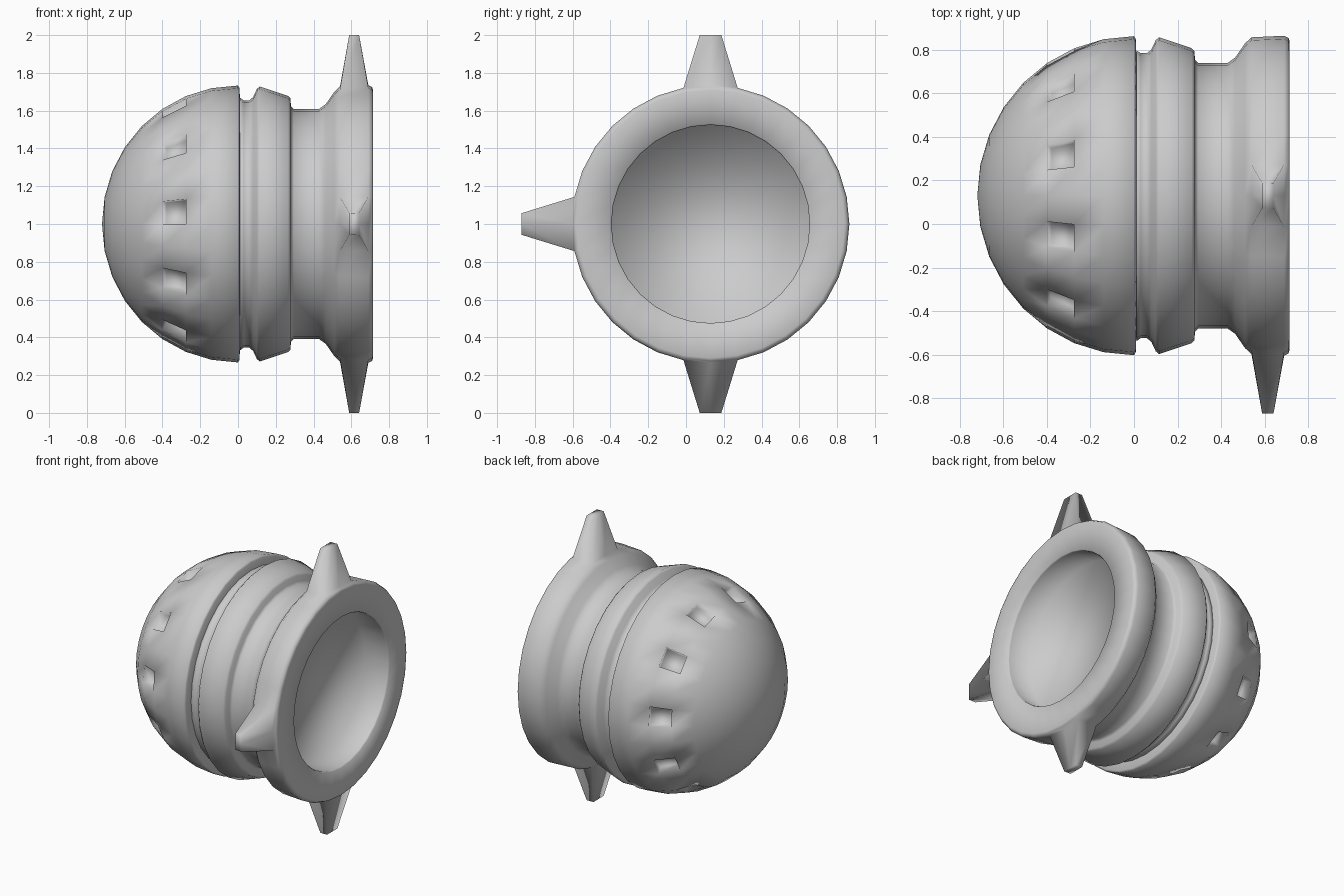
import bpy, bmesh, math
from mathutils import Vector

if "Cube" in bpy.data.objects:
    bpy.data.objects.remove(bpy.data.objects["Cube"])

SEG = 32
CY, CZ = 0.13, 1.0          # the turning axis runs along x through here
STEP = 2 * math.pi / SEG


def radial(a):
    # angle 0 faces the front (-y), 90 degrees is up
    return Vector((0, -math.cos(a), math.sin(a)))


def lathe(profile, cap_end=False):
    """Turn (x, radius) points around the x axis; returns bmesh and face grid."""
    bm = bmesh.new()
    rings = []
    for x, r in profile:
        c = Vector((x, CY, CZ))
        if r == 0:
            rings.append([bm.verts.new(c)] * SEG)
        else:
            rings.append([bm.verts.new(c + radial(i * STEP) * r) for i in range(SEG)])
    grid = {}
    for k in range(len(rings) - 1):
        for i in range(SEG):
            j = (i + 1) % SEG
            quad = [rings[k][i], rings[k][j], rings[k + 1][j], rings[k + 1][i]]
            grid[k, i] = bm.faces.new(list(dict.fromkeys(quad)))
    if cap_end:
        bm.faces.new(rings[-1])
    bmesh.ops.recalc_face_normals(bm, faces=bm.faces)
    return bm, grid


def extrude(bm, faces):
    """Extrude a patch and return its new vertices."""
    out = bmesh.ops.extrude_face_region(bm, geom=faces)
    old = [f for f in faces if f.is_valid]
    if old:
        bmesh.ops.delete(bm, geom=old, context='FACES')
    return [v for v in out['geom'] if isinstance(v, bmesh.types.BMVert)]


def finish(bm, name):
    bmesh.ops.recalc_face_normals(bm, faces=bm.faces)
    for f in bm.faces:
        f.smooth = True
    me = bpy.data.meshes.new(name)
    bm.to_mesh(me)
    bm.free()
    ob = bpy.data.objects.new(name, me)
    bpy.context.collection.objects.link(ob)


# Dome: half sphere with a turned-in lip
dome = [(-0.72 * math.cos(k * math.pi / 16), 0.733 * math.sin(k * math.pi / 16))
        for k in range(8)]
dome[0] = (-0.72, 0)
dome += [(0.0, 0.733), (0.008, 0.72), (0.012, 0.62)]
bm, grid = lathe(dome)

# Ring of small square pockets, one in every third segment
for i in range(0, SEG - 1, 3):
    if i > 24:
        i -= 1
    mid = radial((i + 0.5) * STEP)
    inward = Vector((0.35, 0, 0)) - mid * 0.85
    for v in extrude(bm, [grid[5, i]]):
        v.co += inward * 0.06
finish(bm, "dome")

# Collar: grooved neck, flared rim, recessed end
collar = [(0.005, 0.62), (0.012, 0.668), (0.03, 0.655), (0.06, 0.655), (0.08, 0.672),
          (0.10, 0.715), (0.115, 0.728), (0.265, 0.678), (0.278, 0.665),
          (0.28, 0.625), (0.295, 0.61), (0.43, 0.61), (0.465, 0.635), (0.51, 0.70),
          (0.54, 0.728), (0.69, 0.735), (0.71, 0.725), (0.715, 0.71),
          (0.715, 0.53), (0.705, 0.525), (0.53, 0.525)]
bm, grid = lathe(collar, cap_end=True)
rim = collar.index((0.54, 0.728))

# Tapered spikes at front, top and bottom of the rim
for s in (0, SEG // 4, -SEG // 4):
    out = radial(s * STEP)
    tan = Vector((0, out.z, -out.y))
    patch = [grid[rim, (s - 1) % SEG], grid[rim, s % SEG]]
    for v in extrude(bm, patch):
        rel = v.co - Vector((0, CY, CZ))
        x = 0.615 + (v.co.x - 0.615) * 0.35
        v.co = Vector((x, CY, CZ)) + out * 1.0 + tan * rel.dot(tan) * 0.40
finish(bm, "spiked_collar")
